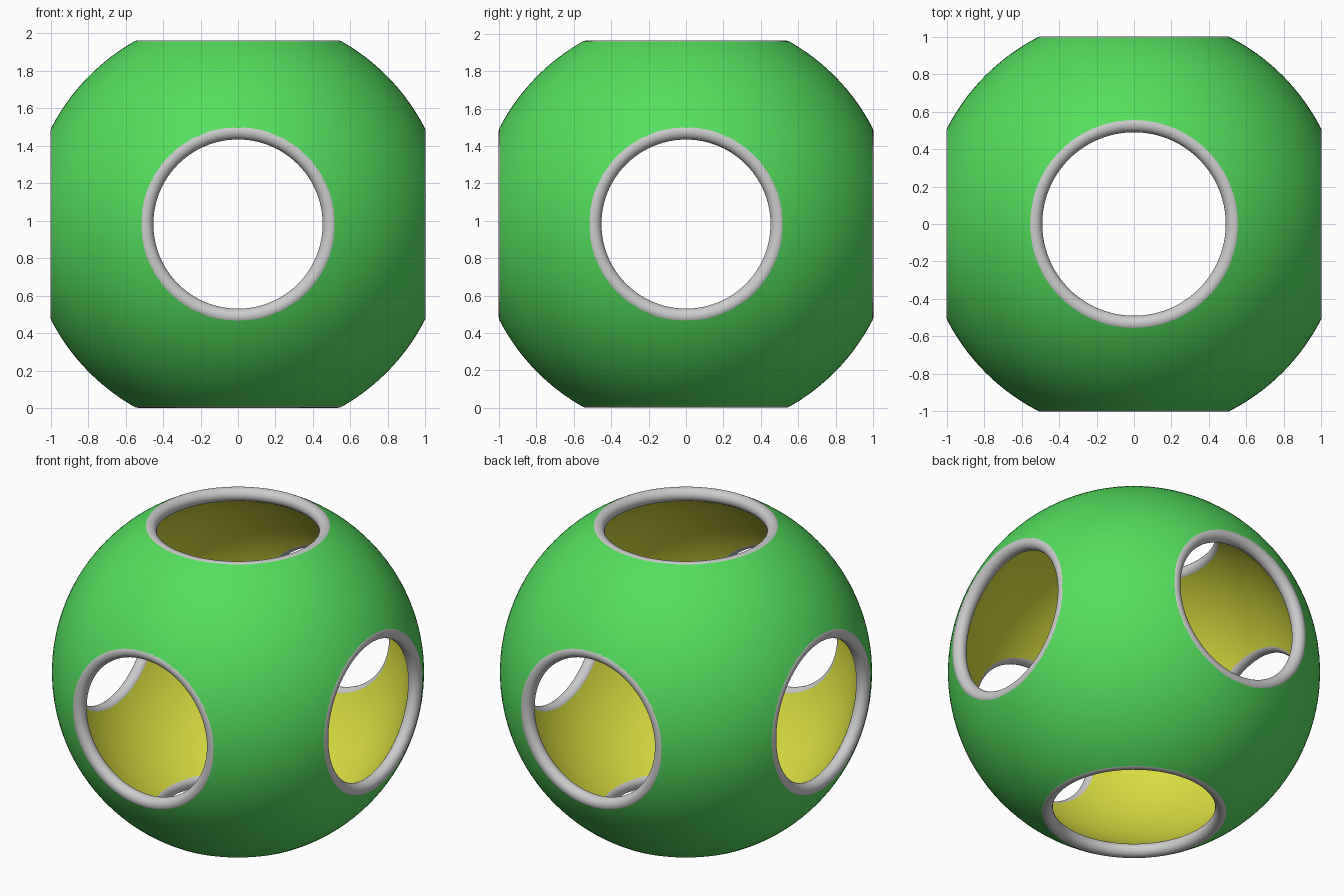
import bpy, bmesh, math
from mathutils import Vector

if "Cube" in bpy.data.objects:
    bpy.data.objects.remove(bpy.data.objects["Cube"])

CENTER = Vector((0, 0, 0.982))
R_MID, TUBE = 1.079, 0.043          # mid-shell radius, half of wall thickness
AXES = [(Vector((1, 0, 0)), 0.495), (Vector((0, 1, 0)), 0.495), (Vector((0, 0, 1)), 0.533)]
OPENINGS = [(a * s, r) for a, r in AXES for s in (1, -1)]


def material(name, color):
    m = bpy.data.materials.new(name)
    m.diffuse_color = color
    m.use_nodes = True
    m.node_tree.nodes["Principled BSDF"].inputs["Base Color"].default_value = m.diffuse_color
    return m


def shell(name, radius, mat, inward):
    """Sphere skin with a round opening sliced off at each of the six sides."""
    bm = bmesh.new()
    bmesh.ops.create_uvsphere(bm, u_segments=144, v_segments=72, radius=radius)
    for axis, r in OPENINGS:
        d = radius * math.sqrt(1 - (r / R_MID) ** 2)
        bmesh.ops.bisect_plane(bm, geom=bm.verts[:] + bm.edges[:] + bm.faces[:],
                               plane_co=axis * d, plane_no=axis, clear_outer=True)
    if inward:
        bmesh.ops.reverse_faces(bm, faces=bm.faces[:])
    for f in bm.faces:
        f.smooth = True
    me = bpy.data.meshes.new(name)
    bm.to_mesh(me)
    bm.free()
    me.materials.append(mat)
    ob = bpy.data.objects.new(name, me)
    ob.location = CENTER
    bpy.context.collection.objects.link(ob)


# Green outer skin and yellow inner skin
shell("outer_shell", R_MID + TUBE, material("green", (0.09, 0.73, 0.11, 1)), False)
shell("inner_shell", R_MID - TUBE, material("yellow", (0.70, 0.72, 0.05, 1)), True)

# Rounded grey rim around each opening, joining both skins
for (axis, r), side in zip(OPENINGS, ("right", "left", "back", "front", "top", "bottom")):
    bpy.ops.mesh.primitive_torus_add(
        major_radius=r, minor_radius=TUBE, major_segments=96, minor_segments=24,
        location=CENTER + axis * math.sqrt(R_MID ** 2 - r ** 2),
        rotation=axis.to_track_quat('Z', 'Y').to_euler())
    rim = bpy.context.object
    rim.name = side + "_rim"
    bpy.ops.object.shade_smooth()
